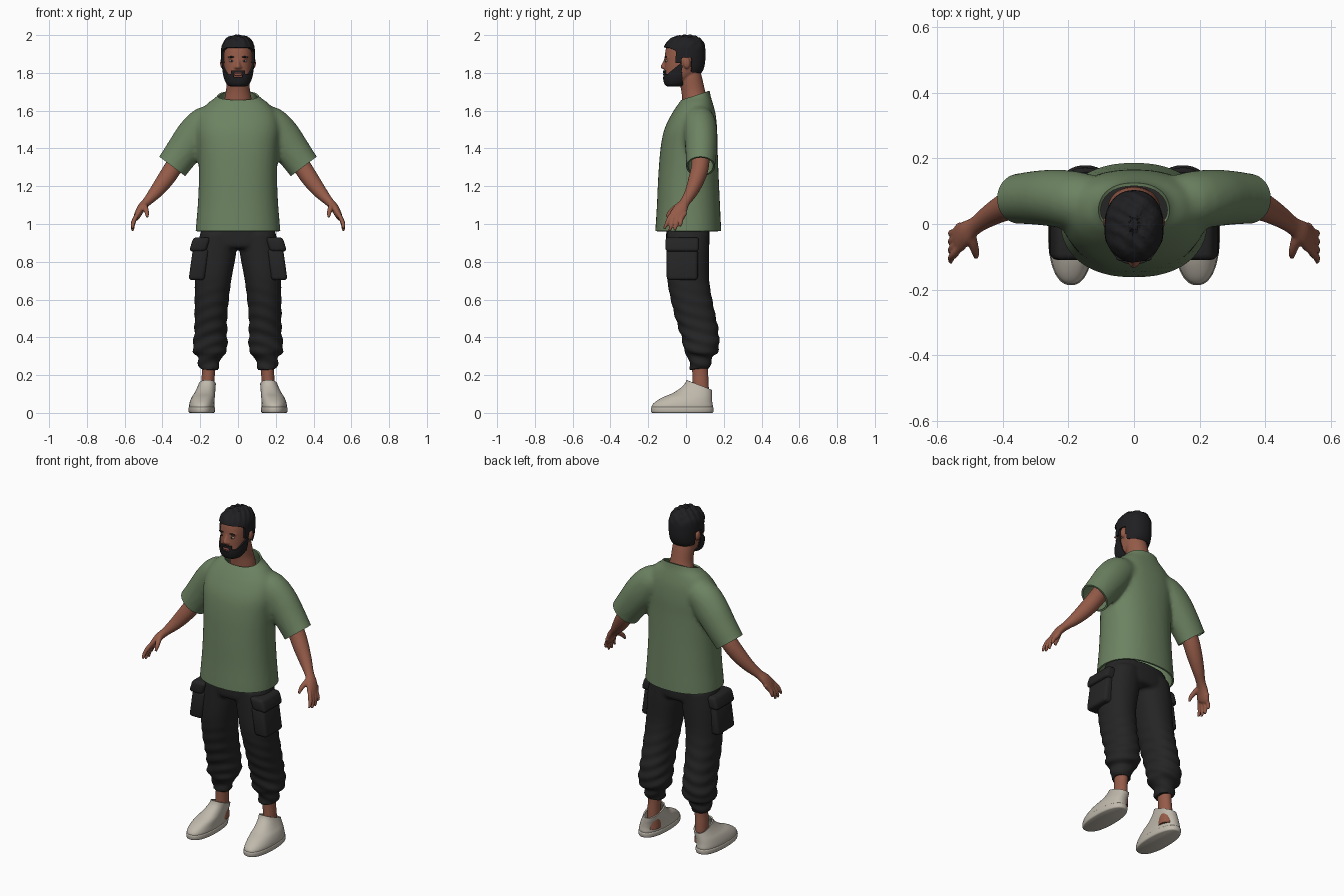
import bpy, bmesh, math, random
from mathutils import Vector

if "Cube" in bpy.data.objects:
    bpy.data.objects.remove(bpy.data.objects["Cube"])
random.seed(4)


def mat(name, *c):
    m = bpy.data.materials.new(name)
    m.diffuse_color = (*c, 1)
    m.use_nodes = True
    m.node_tree.nodes["Principled BSDF"].inputs["Base Color"].default_value = m.diffuse_color
    return m


SKIN = mat("skin brown", 0.30, 0.105, 0.065)
GREEN = mat("shirt green", 0.15, 0.225, 0.12)
BLACK = mat("trouser black", 0.018, 0.018, 0.019)
HAIR = mat("hair black", 0.014, 0.014, 0.016)
STONE = mat("shoe stone", 0.52, 0.48, 0.41)
WHITE = mat("eye white", 0.55, 0.5, 0.46)
LIPS = mat("lip brown", 0.27, 0.075, 0.06)


def spline(rings, steps):
    """Catmull-Rom through ring tuples (x, y, z, rx, ry)."""
    out = []
    for i in range(len(rings) - 1):
        a, b, c, d = (rings[max(0, min(len(rings) - 1, i + k))] for k in (-1, 0, 1, 2))
        for s in range(steps):
            t = s / steps
            out.append([0.5 * (2 * q + (r - p) * t + (2 * p - 5 * q + 4 * r - w) * t * t
                               + (3 * q - p - 3 * r + w) * t ** 3)
                        for p, q, r, w in zip(a, b, c, d)])
    return out + [list(rings[-1])]


def loft(bm, rings, level=True, e=2.0, n=40, steps=4):
    """Closed tube; level rings lie flat, others stand across the path."""
    rs = spline(rings, steps)
    loops = []
    for i, (x, y, z, rx, ry) in enumerate(rs):
        u, v = Vector((1, 0, 0)), Vector((0, 1, 0))
        if not level:
            t = (Vector(rs[min(i + 1, len(rs) - 1)][:3]) - Vector(rs[max(i - 1, 0)][:3])).normalized()
            u = (v - t * v.dot(t)).normalized()
            v = t.cross(u)
        loop = []
        for k in range(n):
            c, s = math.cos(math.tau * k / n), math.sin(math.tau * k / n)
            c, s = (math.copysign(abs(q) ** (2 / e), q) for q in (c, s))
            loop.append(bm.verts.new(Vector((x, y, z)) + u * rx * c + v * ry * s))
        loops.append(loop)
    for a, b in zip(loops, loops[1:]):
        for k in range(n):
            bm.faces.new((a[k], a[k - 1], b[k - 1], b[k]))
    bm.faces.new(loops[0])
    bm.faces.new(loops[-1][::-1])
    bmesh.ops.recalc_face_normals(bm, faces=bm.faces)


def blob(bm, co, r):
    vs = bmesh.ops.create_uvsphere(bm, u_segments=16, v_segments=10, radius=1)["verts"]
    for v in vs:
        v.co = Vector((v.co.x * r[0], v.co.y * r[1], v.co.z * r[2])) + Vector(co)


def bake(o):
    dg = bpy.context.evaluated_depsgraph_get()
    me = bpy.data.meshes.new_from_object(o.evaluated_get(dg))
    o.modifiers.clear()
    o.data = me


def make(name, bm, material, mirror=False, voxel=0, smooth=4, edit=None, thick=0):
    """Mirror, fuse, trim and thicken a part, then shade it."""
    me = bpy.data.meshes.new(name)
    bm.to_mesh(me)
    bm.free()
    me.materials.append(material)
    o = bpy.data.objects.new(name, me)
    bpy.context.collection.objects.link(o)
    if mirror:
        o.modifiers.new("mirror", 'MIRROR').use_mirror_merge = False
    if voxel:
        m = o.modifiers.new("fuse", 'REMESH')
        m.mode, m.voxel_size = 'VOXEL', voxel
        m = o.modifiers.new("soften", 'SMOOTH')
        m.factor, m.iterations = 0.5, smooth
    bake(o)
    if edit:
        b = bmesh.new()
        b.from_mesh(o.data)
        b.normal_update()
        edit(b)
        b.to_mesh(o.data)
        b.free()
    if thick:
        m = o.modifiers.new("thickness", 'SOLIDIFY')
        m.thickness, m.offset = thick, -1
        bake(o)
    o.data.materials.clear()
    o.data.materials.append(material)
    for p in o.data.polygons:
        p.material_index = 0
    bpy.ops.object.select_all(action='DESELECT')
    o.select_set(True)
    bpy.context.view_layer.objects.active = o
    bpy.ops.object.shade_smooth_by_angle(angle=math.radians(50))
    return o


def cut(bm, co, no, rule=lambda c: True):
    faces = [f for f in bm.faces if rule(f.calc_center_median())]
    geom = set(faces)
    for f in faces:
        geom.update(f.verts)
        geom.update(f.edges)
    bmesh.ops.bisect_plane(bm, geom=list(geom), plane_co=co, plane_no=no, clear_outer=True)


def centred(rows):
    return [(0, y, z, rx, ry) for z, y, rx, ry in rows]


# Shirt: torso and sleeves fused, then opened at hem, collar and sleeve ends
bm = bmesh.new()
loft(bm, centred([(0.90, .012, .227, .176), (0.97, .012, .224, .174), (1.10, .013, .213, .167),
                  (1.25, .013, .207, .16), (1.40, .016, .212, .151), (1.50, .025, .22, .14),
                  (1.58, .04, .205, .117), (1.64, .052, .16, .09), (1.68, .06, .108, .07),
                  (1.74, .06, .085, .06)]), e=2.25, n=64)
loft(bm, [(.10, .06, 1.55, .08, .075), (.17, .07, 1.53, .088, .094), (.23, .078, 1.465, .088, .1),
          (.29, .08, 1.385, .083, .093), (.348, .077, 1.305, .077, .087), (.41, .072, 1.22, .076, .086)], False)


def open_shirt(b):
    cut(b, (0, 0, 0.962), (0, 0, -1))
    cut(b, (0, -0.03, 1.655), (0, -0.306, 0.95))
    for s in (1, -1):
        cut(b, (s * .348, 0, 1.305), (s * .6, 0, -.8), lambda c: c.x * s > .222 and c.z > 1.12)


make("shirt", bm, GREEN, True, 0.012, 7, open_shirt, 0.01)

# Trousers: hips and legs fused, with soft folds lower down
bm = bmesh.new()
loft(bm, centred([(1.0, .01, .185, .113), (.94, .01, .2, .115), (.89, .01, .19, .114), (.87, .01, .17, .10)]), e=2.3)
loft(bm, [(.105, .01, .95, .095, .112), (.115, .01, .85, .106, .113), (.132, .012, .70, .096, .111),
          (.142, .04, .55, .088, .109), (.144, .065, .45, .086, .105), (.147, .08, .37, .09, .096),
          (.149, .08, .325, .09, .09), (.151, .077, .298, .064, .066), (.153, .075, .27, .058, .058),
          (.155, .073, .23, .053, .053)], e=2.2)


def folds(b):
    for v in b.verts:
        a = max(0, min(1, (0.72 - v.co.z) * 3))
        v.co += v.normal * 0.004 * a * math.sin(95 * v.co.z + 25 * v.co.y + 30 * abs(v.co.x))


make("trousers", bm, BLACK, True, 0.011, 3, folds)

# Cargo pockets and flaps
for name, co, size, tilt in (("cargo_pocket", (.208, -.02, .785), (.085, .165, .165), -.14),
                             ("pocket_flap", (.203, -.02, .892), (.09, .178, .075), -.3)):
    bm = bmesh.new()
    bmesh.ops.create_cube(bm, size=1)
    bmesh.ops.scale(bm, vec=size, verts=bm.verts)
    bmesh.ops.bevel(bm, geom=bm.edges[:], offset=.018, segments=3, affect='EDGES', profile=.5)
    for v in bm.verts:
        v.co = Vector((v.co.x + v.co.z * tilt, v.co.y, v.co.z)) + Vector(co)
    make(name, bm, BLACK, True)

# Ankles
bm = bmesh.new()
loft(bm, [(.16, .078, .05, .036, .045), (.16, .077, .15, .035, .043), (.156, .075, .22, .035, .042),
          (.153, .075, .30, .042, .046)])
make("ankles", bm, SKIN, True)

# Shoes: open upper and a thin sole
bm = bmesh.new()
loft(bm, [(.192, -.02, .012, .064, .158), (.192, -.02, .035, .067, .162), (.19, -.012, .058, .065, .151),
          (.184, .008, .083, .061, .13), (.176, .034, .105, .055, .104), (.168, .054, .132, .049, .083),
          (.162, .066, .162, .045, .068), (.16, .07, .21, .043, .06)], e=2.3, n=48)
make("shoes", bm, STONE, True, edit=lambda b: cut(b, (0, 0, .175), (0, .36, .93)), thick=.008)
bm = bmesh.new()
loft(bm, [(.192, -.02, 0, .064, .158), (.192, -.02, .006, .069, .165), (.192, -.02, .026, .07, .166),
          (.192, -.02, .032, .066, .16)], e=2.3, n=48)
make("soles", bm, STONE, True)

# Arms with palms, fingers and thumbs
bm = bmesh.new()
loft(bm, [(.25, .08, 1.44, .05, .05), (.335, .075, 1.31, .047, .048), (.385, .055, 1.235, .043, .045),
          (.435, .028, 1.17, .034, .036), (.482, -.004, 1.118, .027, .024), (.512, -.026, 1.085, .036, .022),
          (.533, -.046, 1.045, .042, .018), (.54, -.054, 1.03, .034, .012)], False, n=24)
for i in range(4):
    y, drop = -.078 + .022 * i, (.07, .083, .08, .058)[i]
    loft(bm, [(.528, y + .01, 1.06, .011, .012), (.545, y - .012, 1.03, .0115, .012),
              (.556, y - .024 + .003 * i, 1.04 - drop * .55, .0105, .011),
              (.558, y - .038 + .006 * i, 1.045 - drop, .007, .007)], False, n=12)
loft(bm, [(.50, -.022, 1.105, .018, .017), (.49, -.06, 1.083, .015, .015), (.482, -.088, 1.058, .012, .012),
          (.481, -.102, 1.036, .007, .007)], False, n=12)
make("arms", bm, SKIN, True, 0.005, 3)

# Head: skull, neck, nose and ears fused
SKULL = centred([(1.737, -.06, .036, .036), (1.745, -.056, .052, .05), (1.775, -.04, .066, .073),
                 (1.81, -.02, .073, .094), (1.85, -.013, .077, .101), (1.90, -.01, .078, .101),
                 (1.94, -.007, .074, .095), (1.968, -.003, .058, .076), (1.983, 0, .032, .045),
                 (1.987, 0, .01, .014)])
bm = bmesh.new()
loft(bm, SKULL, e=2.25, n=64)
loft(bm, centred([(1.58, .05, .08, .065), (1.66, .046, .072, .066), (1.71, .037, .063, .063),
                  (1.78, .022, .06, .062), (1.83, .015, .05, .055)]))
loft(bm, [(0, -.105, 1.875, .009, .01), (0, -.113, 1.852, .01, .013), (0, -.118, 1.832, .015, .017),
          (0, -.112, 1.821, .014, .013)], n=16)
for s in (1, -1):
    blob(bm, (s * .013, -.113, 1.829), (.009, .011, .008))
    blob(bm, (s * .083, .004, 1.852), (.012, .019, .03))
    blob(bm, (s * .033, -.098, 1.881), (.022, .012, .006))
make("head", bm, SKIN, False, 0.005, 3)


def is_hair(c):
    if c.y < -.055:
        return c.z > 1.932 - .5 * max(0, abs(c.x) - .045)
    if c.y < -.022:
        return c.z > 1.85
    return c.z > (1.878 if c.y < .024 else 1.805)


def is_beard(c):
    if abs(c.x) < .02 and 1.782 < c.z < 1.801:
        return False
    top = 1.818 if abs(c.x) < .034 else 1.793 + .9 * max(0, c.y + .095)
    return c.y < -.018 and c.z < top


def shell(name, rule, off, rough):
    """Thick layer over the skull wherever the rule holds."""
    b = bmesh.new()
    loft(b, SKULL, e=2.25, n=96, steps=7)
    bmesh.ops.delete(b, geom=[f for f in b.faces if not rule(f.calc_center_median())], context='FACES')
    for _ in range(3):
        bmesh.ops.smooth_vert(b, verts=[v for v in b.verts if v.is_boundary], factor=.5,
                              use_axis_x=True, use_axis_y=True, use_axis_z=True)
    b.normal_update()
    for v in b.verts:
        wave = math.sin(130 * v.co.x + 60 * v.co.y) * math.sin(110 * v.co.y - 70 * v.co.z)
        lift = rough * max(0, min(1, (v.co.z - 1.92) * 20))
        v.co += v.normal * (off + lift * (wave + random.uniform(-.3, .3)))
    make(name, b, HAIR, thick=off + .006)


shell("hair", is_hair, .012, .004)
shell("beard", is_beard, .009, 0)

# Eyes, brows and lips
for name, co, r, m in (("eyes", (.033, -.1, 1.863), (.014, .0105, .0065), WHITE),
                       ("pupils", (.033, -.106, 1.863), (.006, .006, .006), HAIR),
                       ("brows", (.034, -.105, 1.884), (.02, .008, .0045), HAIR),
                       ("lips", (.006, -.112, 1.791), (.016, .009, .007), LIPS)):
    bm = bmesh.new()
    blob(bm, co, r)
    make(name, bm, m, True)
